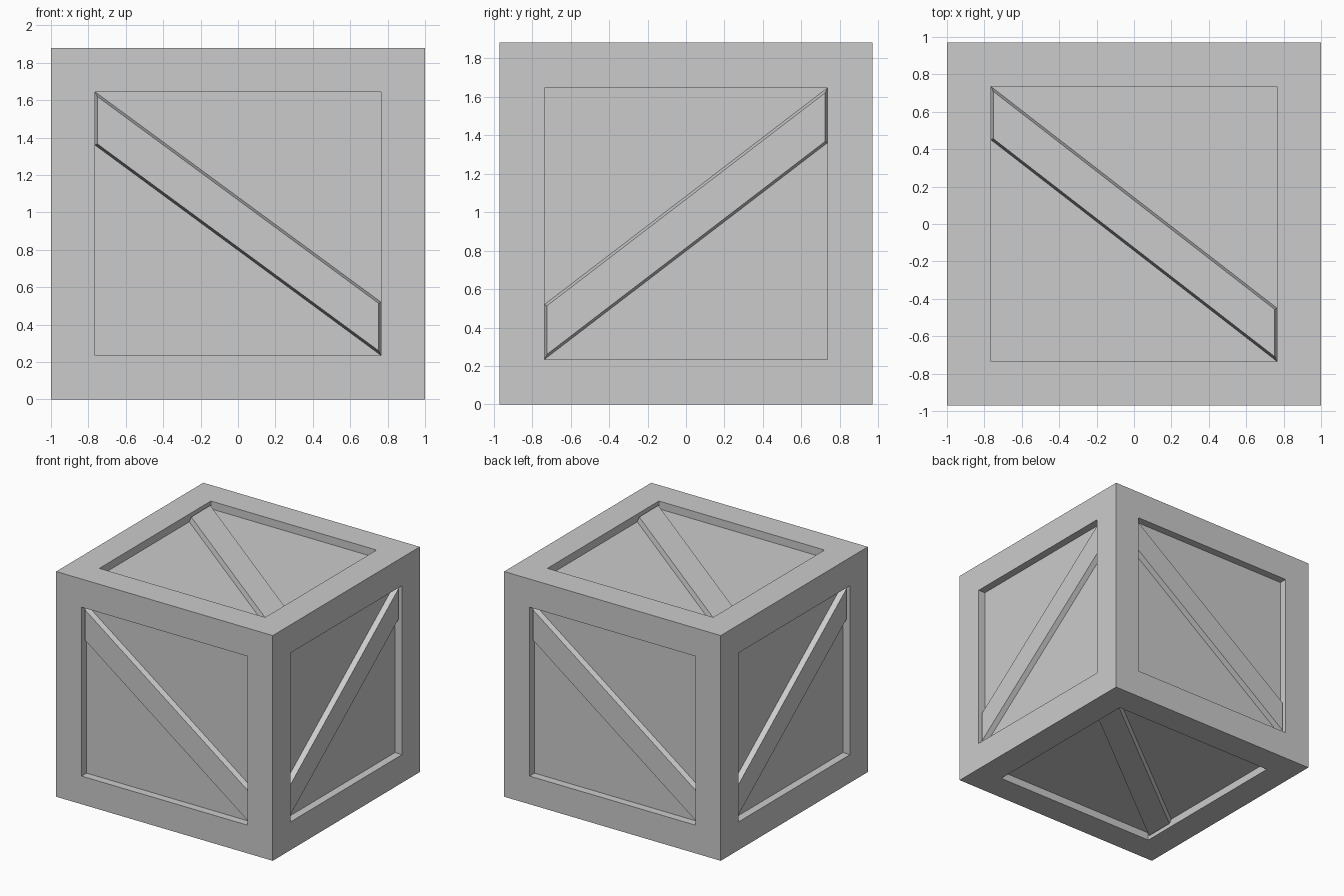
import bpy, bmesh
from mathutils import Vector

if "Cube" in bpy.data.objects:
    bpy.data.objects.remove(bpy.data.objects["Cube"])

HALF = Vector((1.0, 0.97, 0.94))      # half size of the crate
BORDER, DEPTH = 0.235, 0.065          # frame width and panel recess
CENTRE = Vector((0, 0, HALF.z))


def finish(bm, name):
    bmesh.ops.recalc_face_normals(bm, faces=bm.faces[:])
    mesh = bpy.data.meshes.new(name)
    bm.to_mesh(mesh)
    bm.free()
    obj = bpy.data.objects.new(name, mesh)
    bpy.context.collection.objects.link(obj)
    return obj


# Crate body: box with a sunken panel on every side
bm = bmesh.new()
bmesh.ops.create_cube(bm, size=2)
bmesh.ops.scale(bm, vec=HALF, verts=bm.verts[:])
bmesh.ops.translate(bm, vec=CENTRE, verts=bm.verts[:])
sides = bm.faces[:]
bmesh.ops.inset_individual(bm, faces=sides, thickness=BORDER, use_even_offset=True)
bmesh.ops.inset_individual(bm, faces=sides, thickness=0, depth=-DEPTH)
finish(bm, "crate_body")


# Diagonal brace with tapered sides, falling from -u/+v to +u/-v
def brace(name, u, v, n):
    u, v, n = Vector(u), Vector(v), Vector(n)
    size = lambda a: sum(abs(c) * h for c, h in zip(a, HALF))
    hu, hv = size(u) - BORDER, size(v) - BORDER
    floor = CENTRE + n * (size(n) - DEPTH)
    drop = 0.285
    outline = [(-hu, hv), (-hu, hv - drop), (hu, -hv), (hu, -hv + drop)]
    bm = bmesh.new()
    face = bm.faces.new([bm.verts.new(floor + u * a + v * b) for a, b in outline])
    face.normal_update()
    if face.normal.dot(n) < 0:
        face.normal_flip()
    bmesh.ops.inset_individual(bm, faces=[face], thickness=0.013, depth=0.042,
                               use_even_offset=True)
    finish(bm, name)


brace("front_brace", (1, 0, 0), (0, 0, 1), (0, -1, 0))
brace("back_brace", (-1, 0, 0), (0, 0, 1), (0, 1, 0))
brace("right_brace", (0, -1, 0), (0, 0, 1), (1, 0, 0))
brace("left_brace", (0, 1, 0), (0, 0, 1), (-1, 0, 0))
brace("top_brace", (1, 0, 0), (0, 1, 0), (0, 0, 1))
brace("bottom_brace", (1, 0, 0), (0, -1, 0), (0, 0, -1))
